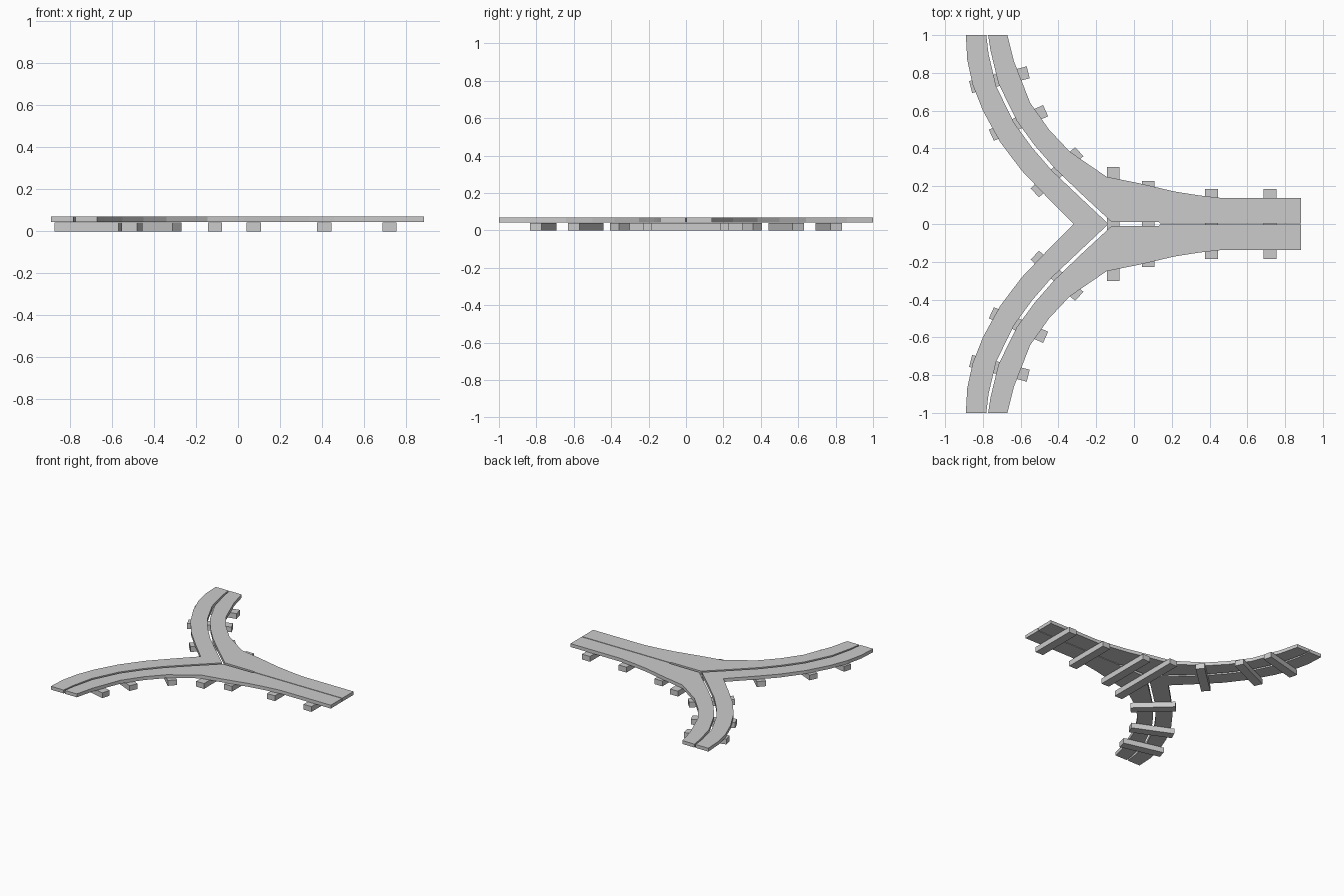
import bpy, bmesh, math

if "Cube" in bpy.data.objects:
    bpy.data.objects.remove(bpy.data.objects["Cube"])

DECK_Z = (0.043, 0.069)
BEAM_Z = (0.0, 0.041)


def slab(name, outline, z_range):
    """Extrude a flat outline between two heights."""
    bm = bmesh.new()
    face = bm.faces.new([bm.verts.new((x, y, z_range[0])) for x, y in outline])
    top = bmesh.ops.extrude_face_region(bm, geom=[face])
    verts = [g for g in top["geom"] if isinstance(g, bmesh.types.BMVert)]
    bmesh.ops.translate(bm, verts=verts, vec=(0, 0, z_range[1] - z_range[0]))
    bmesh.ops.recalc_face_normals(bm, faces=bm.faces)
    mesh = bpy.data.meshes.new(name)
    bm.to_mesh(mesh)
    bm.free()
    obj = bpy.data.objects.new(name, mesh)
    bpy.context.collection.objects.link(obj)
    return obj


def flip(points):
    return [(x, -y) for x, y in points]


def beam(name, a, b, width):
    """Rectangular cross beam from point a to point b."""
    dx, dy = b[0] - a[0], b[1] - a[1]
    k = width / 2 / math.hypot(dx, dy)
    nx, ny = -dy * k, dx * k
    slab(name, [(a[0] + nx, a[1] + ny), (a[0] - nx, a[1] - ny),
                (b[0] - nx, b[1] - ny), (b[0] + nx, b[1] + ny)], BEAM_Z)


# Through lane: one bent strip running between the two curved arms
outer = [(-0.89, 1), (-0.883, 0.87), (-0.855, 0.74), (-0.80, 0.60),
         (-0.71, 0.436), (-0.595, 0.283), (-0.463, 0.145), (-0.318, 0)]
inner = [(-0.782, 1), (-0.77, 0.90), (-0.73, 0.73), (-0.635, 0.535),
         (-0.54, 0.405), (-0.435, 0.283), (-0.30, 0.155), (-0.135, 0)]
slab("through_lane", outer + flip(outer[-2::-1]) + flip(inner) + inner[-2::-1], DECK_Z)

# Branch lanes: each sweeps from an arm into the straight stem
branch_in = [(-0.772, 1), (-0.76, 0.92), (-0.718, 0.745), (-0.62, 0.545),
             (-0.525, 0.415), (-0.42, 0.295), (-0.285, 0.165), (-0.12, 0.012),
             (0.13, 0.010), (0.14, 0.003), (0.885, 0.003)]
branch_out = [(-0.67, 1), (-0.635, 0.86), (-0.55, 0.642), (-0.45, 0.50),
              (-0.34, 0.383), (-0.145, 0.25), (0.03, 0.215), (0.214, 0.172),
              (0.34, 0.152), (0.46, 0.138), (0.885, 0.138)]
branch = branch_in + branch_out[::-1]
slab("branch_lane_back", branch, DECK_Z)
slab("branch_lane_front", flip(branch), DECK_Z)

# Cross beams under the stem
for i, (x, half) in enumerate([(0.72, 0.185), (0.41, 0.185), (0.075, 0.228), (-0.11, 0.303)]):
    beam(f"stem_beam_{i + 1}", (x, -half), (x, half), 0.067)

# Cross beams under the curved arms
arm_beams = [((-0.865, 0.725), (-0.56, 0.803)),
             ((-0.755, 0.47), (-0.468, 0.60)),
             ((-0.525, 0.165), (-0.29, 0.383))]
for i, (a, b) in enumerate(arm_beams):
    beam(f"arm_beam_back_{i + 1}", a, b, 0.065)
    beam(f"arm_beam_front_{i + 1}", *flip([a, b]), 0.065)
